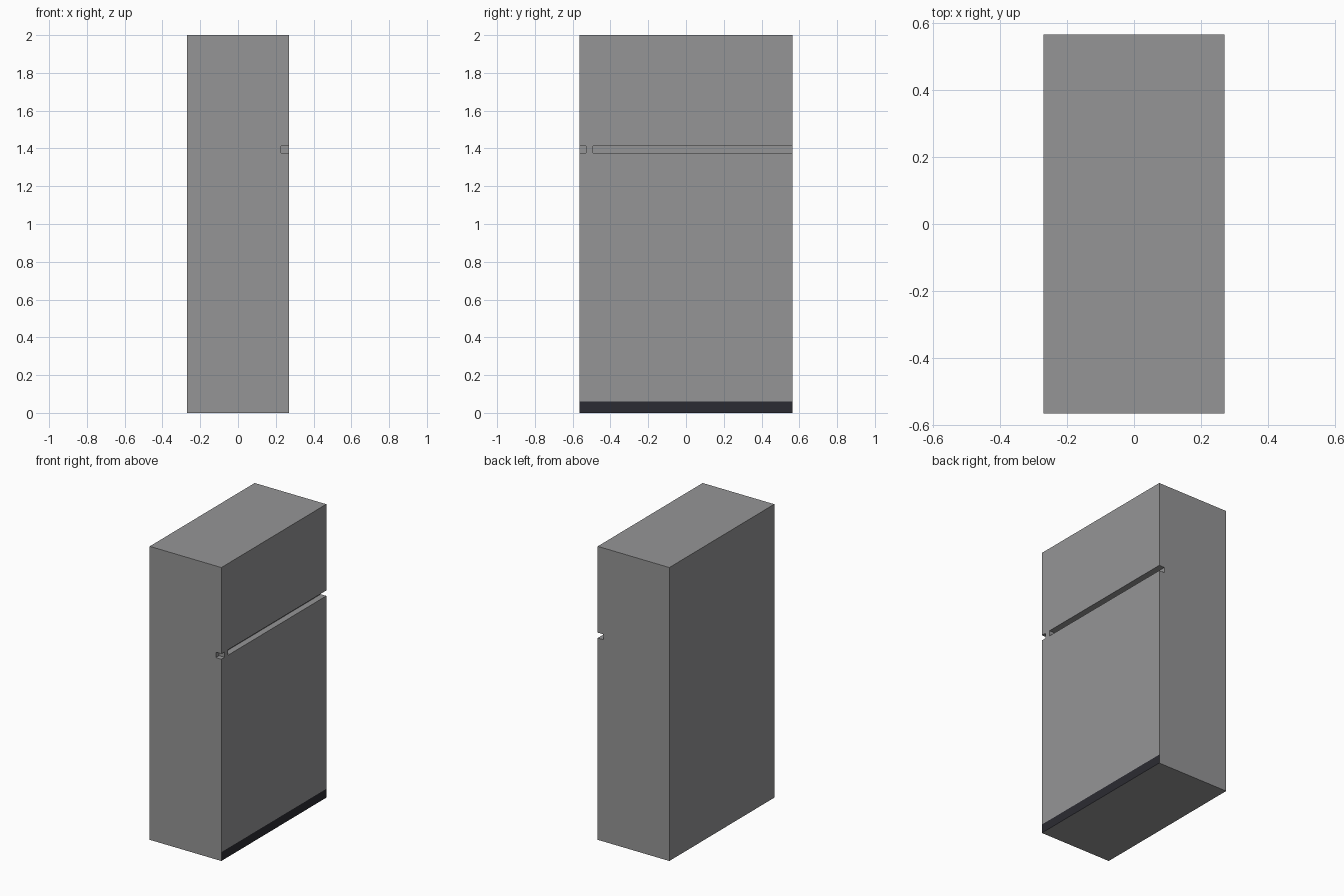
import bpy, bmesh
from mathutils import Matrix, Vector

if "Cube" in bpy.data.objects:
    bpy.data.objects.remove(bpy.data.objects["Cube"])

X, Y, H = 0.27, 0.565, 2.0           # half width, half length, height
GROOVE_X, Z0, Z1 = 0.228, 1.375, 1.412
KICK_H = 0.06


def material(name, rgb):
    m = bpy.data.materials.new(name)
    m.diffuse_color = (*rgb, 1)
    m.use_nodes = True
    m.node_tree.nodes["Principled BSDF"].inputs["Base Color"].default_value = m.diffuse_color
    return m


def box(name, lo, hi):
    lo, hi = Vector(lo), Vector(hi)
    bm = bmesh.new()
    bmesh.ops.create_cube(bm, size=1, matrix=Matrix.Translation((lo + hi) / 2)
                          @ Matrix.Diagonal((*(hi - lo), 1)))
    me = bpy.data.meshes.new(name)
    bm.to_mesh(me)
    bm.free()
    ob = bpy.data.objects.new(name, me)
    bpy.context.collection.objects.link(ob)
    return ob


# cabinet
cabinet = box("cabinet", (-X, -Y, 0), (X, Y, H))

# handle groove: short corner notch, then a long slot open at the back
cutters = [box("notch_cutter", (GROOVE_X, -Y - 0.1, Z0), (X + 0.1, -0.53, Z1)),
           box("slot_cutter", (GROOVE_X, -0.492, Z0), (X + 0.1, Y + 0.1, Z1))]
for c in cutters:
    c.hide_render = True
    mod = cabinet.modifiers.new(c.name, 'BOOLEAN')
    mod.operation = 'DIFFERENCE'
    mod.solver = 'EXACT'
    mod.object = c
bpy.context.view_layer.update()
deps = bpy.context.evaluated_depsgraph_get()
mesh = bpy.data.meshes.new_from_object(cabinet.evaluated_get(deps))
cabinet.modifiers.clear()
cabinet.data = mesh
for c in cutters:
    bpy.data.objects.remove(c)

# dark kick strip: cut into the door side and coloured by height and direction
mesh.materials.clear()
mesh.materials.append(material("grey_enamel", (0.30, 0.30, 0.305)))
mesh.materials.append(material("dark_kick_strip", (0.024, 0.024, 0.032)))
bm = bmesh.new()
bm.from_mesh(mesh)
bmesh.ops.bisect_plane(bm, geom=bm.verts[:] + bm.edges[:] + bm.faces[:],
                       plane_co=(0, 0, KICK_H), plane_no=(0, 0, 1))
bm.normal_update()
for f in bm.faces:
    f.smooth = False
    f.material_index = int(f.normal.x > 0.9 and f.calc_center_median().z < KICK_H)
bm.to_mesh(mesh)
bm.free()
